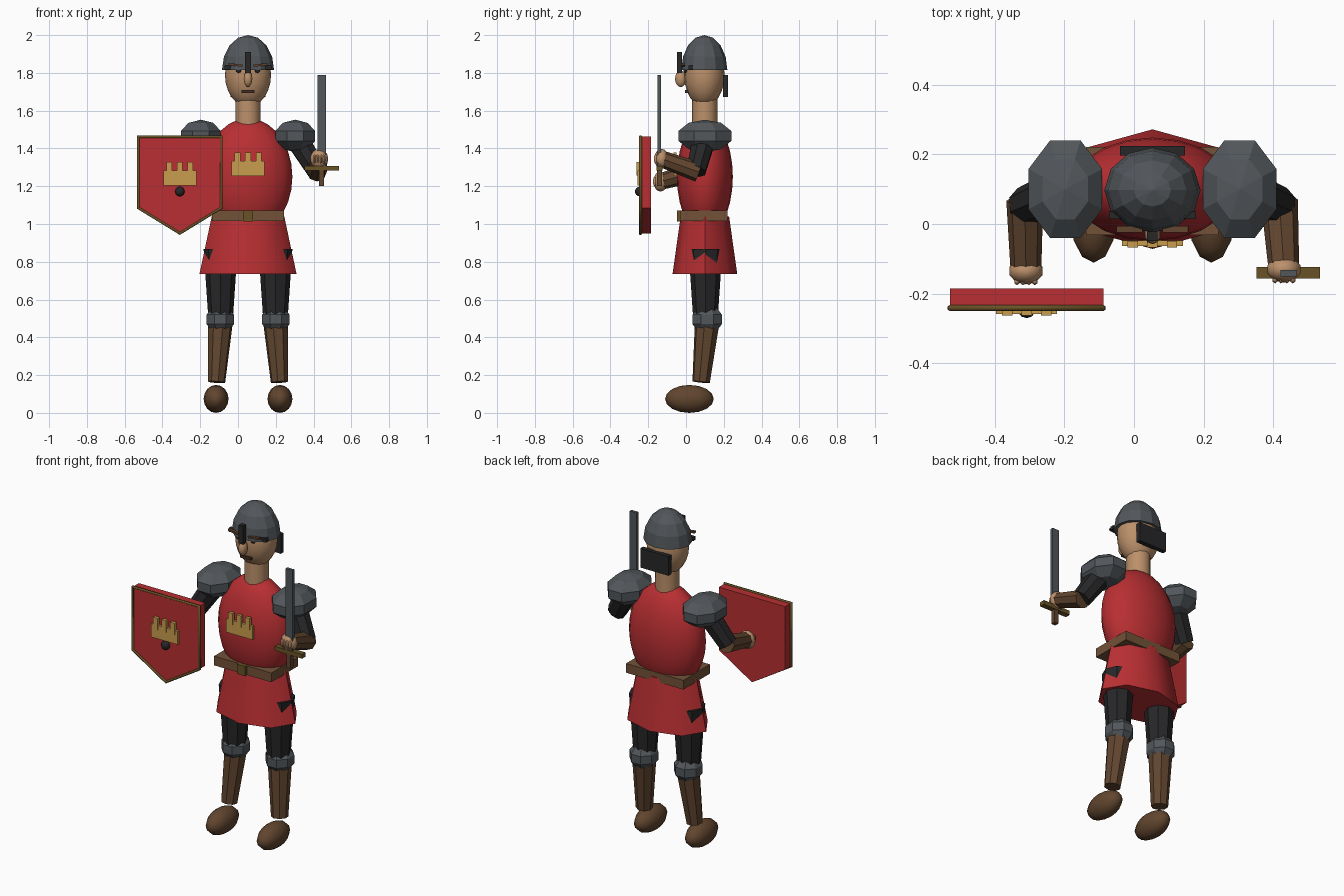
import bpy, bmesh, math
from mathutils import Vector

if "Cube" in bpy.data.objects:
    bpy.data.objects.remove(bpy.data.objects["Cube"])

CX, CY = 0.053, 0.10   # body axis


def material(name, r, g, b):
    m = bpy.data.materials.new(name)
    m.diffuse_color = (r, g, b, 1)
    m.use_nodes = True
    m.node_tree.nodes["Principled BSDF"].inputs["Base Color"].default_value = m.diffuse_color
    return m


RED = material("red cloth", 0.48, 0.028, 0.032)
STEEL = material("grey steel", 0.085, 0.095, 0.105)
BLACK = material("black cloth", 0.02, 0.02, 0.022)
BROWN = material("boot leather", 0.12, 0.060, 0.028)
BELT = material("belt leather", 0.17, 0.085, 0.040)
TRIM = material("dark brass", 0.14, 0.085, 0.020)
GOLD = material("gold", 0.58, 0.34, 0.075)
SKIN = material("skin", 0.50, 0.28, 0.145)
DARK = material("dark brown", 0.06, 0.028, 0.016)


def finish(name, mat, smooth=False):
    o = bpy.context.object
    o.name = name
    o.data.materials.append(mat)
    bpy.ops.object.transform_apply(location=False, rotation=True, scale=True)
    if smooth:
        bpy.ops.object.shade_smooth_by_angle(angle=math.radians(60))
    return o


def ball(name, mat, loc, size, segs=16, rings=10, smooth=True, turn=0):
    bpy.ops.mesh.primitive_uv_sphere_add(segments=segs, ring_count=rings, radius=1, location=loc)
    o = bpy.context.object
    o.scale = size
    if turn:  # rotate the facets before squashing
        for v in o.data.vertices:
            x, y, c, s = v.co.x, v.co.y, math.cos(turn), math.sin(turn)
            v.co.x, v.co.y = (x * c - y * s) / c, (x * s + y * c) / c
    return finish(name, mat, smooth)


def box(name, mat, loc, size, tilt=0):
    bpy.ops.mesh.primitive_cube_add(size=1, location=loc, rotation=(0, tilt, 0))
    bpy.context.object.scale = size
    return finish(name, mat)


def limb(name, mat, a, b, ra, rb, sides=8, smooth=False):
    a, b = Vector(a), Vector(b)
    d = b - a
    bpy.ops.mesh.primitive_cone_add(vertices=sides, radius1=ra, radius2=rb, depth=d.length,
                                    location=(a + b) / 2,
                                    rotation=d.to_track_quat('Z', 'Y').to_euler())
    return finish(name, mat, smooth)


def prism(name, mat, outline, y0, y1):
    bm = bmesh.new()
    f = bm.faces.new([bm.verts.new((x, y0, z)) for x, z in outline])
    ext = bmesh.ops.extrude_face_region(bm, geom=[f])
    bmesh.ops.translate(bm, vec=(0, y1 - y0, 0),
                        verts=[v for v in ext["geom"] if isinstance(v, bmesh.types.BMVert)])
    bmesh.ops.recalc_face_normals(bm, faces=bm.faces)
    me = bpy.data.meshes.new(name)
    bm.to_mesh(me)
    bm.free()
    me.materials.append(mat)
    o = bpy.data.objects.new(name, me)
    bpy.context.collection.objects.link(o)
    return o


def castle(name, x, z, y):
    # battlement badge: a block with three merlons
    box(name + "_base", GOLD, (x, y, z + 0.04), (0.175, 0.016, 0.08))
    for k in (-1, 0, 1):
        box(name + "_merlon", GOLD, (x + k * 0.056, y - 0.003, z + 0.09), (0.03, 0.018, 0.07))


# torso, skirt and belt
ball("torso", RED, (CX, CY, 1.25), (0.235, 0.148, 0.31), 20, 14)
bpy.ops.mesh.primitive_cone_add(vertices=8, radius1=0.257, radius2=0.192, depth=0.305,
                                location=(CX, CY, 0.8875))
bpy.context.object.scale = (1, 0.667, 1)
finish("skirt", RED, True)
box("belt", BELT, (CX, 0.095, 1.043), (0.38, 0.252, 0.055))
box("buckle", TRIM, (CX, -0.037, 1.043), (0.054, 0.02, 0.058))
castle("chest_badge", CX, 1.254, -0.055)

# head and neck
limb("neck", SKIN, (CX, CY, 1.52), (CX, CY, 1.68), 0.067, 0.067, 12, True)
ball("head", SKIN, (CX, 0.097, 1.79), (0.122, 0.107, 0.17), 16, 12)
ball("nose", SKIN, (CX, -0.028, 1.768), (0.024, 0.03, 0.043), 10, 8)
box("mouth", DARK, (CX, 0.004, 1.701), (0.068, 0.02, 0.015))

# helmet: upper half of a faceted sphere
dome = ball("helmet", STEEL, (CX, 0.097, 1.815), (0.138, 0.122, 0.185), 12, 8, False)
bm = bmesh.new()
bm.from_mesh(dome.data)
bmesh.ops.delete(bm, geom=[v for v in bm.verts if v.co.z < -0.01], context='VERTS')
bmesh.ops.holes_fill(bm, edges=bm.edges)
bm.to_mesh(dome.data)
bm.free()
box("nose_guard", BLACK, (CX, -0.035, 1.855), (0.03, 0.027, 0.11))
box("brow_bar", BLACK, (CX, 0.025, 1.828), (0.25, 0.022, 0.022))
box("neck_guard", BLACK, (CX, 0.21, 1.73), (0.187, 0.027, 0.115))

for s in (-1, 1):
    side = "left" if s < 0 else "right"
    # face details
    ball(side + "_eye", BLACK, (CX + s * 0.05, -0.004, 1.812), (0.014, 0.01, 0.012), 8, 6)
    box(side + "_eyebrow", BROWN, (CX + s * 0.066, -0.015, 1.842), (0.075, 0.018, 0.011), -s * 0.12)

    # legs
    limb(side + "_thigh", BLACK, (CX + s * 0.145, 0.103, 0.50), (CX + s * 0.145, 0.103, 0.868), 0.065, 0.09)
    ball(side + "_knee_guard", STEEL, (CX + s * 0.147, 0.112, 0.495), (0.076, 0.082, 0.08), 8, 5, False, math.pi / 8)
    limb(side + "_shin", BROWN, (CX + s * 0.167, 0.08, 0.163), (CX + s * 0.145, 0.113, 0.49), 0.047, 0.067)
    ball(side + "_foot", BROWN, (CX + s * 0.169, 0.018, 0.074), (0.066, 0.129, 0.074), 12, 8)

    # arms
    hand = Vector((0.43, -0.13, 1.345) if s > 0 else (-0.31, -0.135, 1.225))
    elbow = Vector((0.418, 0.052, 1.28) if s > 0 else (-0.313, 0.052, 1.275))
    shoulder = Vector((CX + s * 0.25, 0.1, 1.466))
    ball(side + "_shoulder_guard", STEEL, shoulder, (0.111, 0.147, 0.086), 8, 5, False, math.pi / 8)
    limb(side + "_upper_arm", BLACK, shoulder, elbow, 0.066, 0.055)
    limb(side + "_forearm", BROWN, elbow + (elbow - hand) * 0.08, hand, 0.053, 0.044)
    ball(side + "_hand", SKIN, hand, (0.05, 0.038, 0.053), 10, 8)
    for k in range(4):
        ball(side + "_finger", SKIN, hand + Vector((k * 0.017 - 0.0255, -0.03, 0)), (0.009, 0.011, 0.025), 6, 5)

# sword
box("blade", STEEL, (0.443, -0.141, 1.545), (0.046, 0.018, 0.49))
box("sword_guard", TRIM, (0.443, -0.140, 1.295), (0.182, 0.032, 0.026))
box("sword_grip", BROWN, (0.443, -0.140, 1.25), (0.027, 0.027, 0.10))

# shield with raised rim, badge and boss
SX = -0.308
outline = [(SX - 0.22, 1.462), (SX + 0.22, 1.462), (SX + 0.22, 1.085), (SX, 0.95), (SX - 0.22, 1.085)]
prism("shield", RED, outline, -0.185, -0.24)
curve = bpy.data.curves.new("shield_rim", 'CURVE')
curve.dimensions = '3D'
curve.bevel_depth = 0.009
curve.bevel_resolution = 1
sp = curve.splines.new('POLY')
sp.points.add(len(outline) - 1)
for p, (x, z) in zip(sp.points, outline):
    p.co = (x, -0.241, z, 1)
sp.use_cyclic_u = True
curve.materials.append(TRIM)
bpy.context.collection.objects.link(bpy.data.objects.new("shield_rim", curve))
castle("shield_badge", SX, 1.203, -0.25)
ball("shield_boss", BLACK, (SX, -0.245, 1.172), (0.026, 0.025, 0.026), 10, 8)
